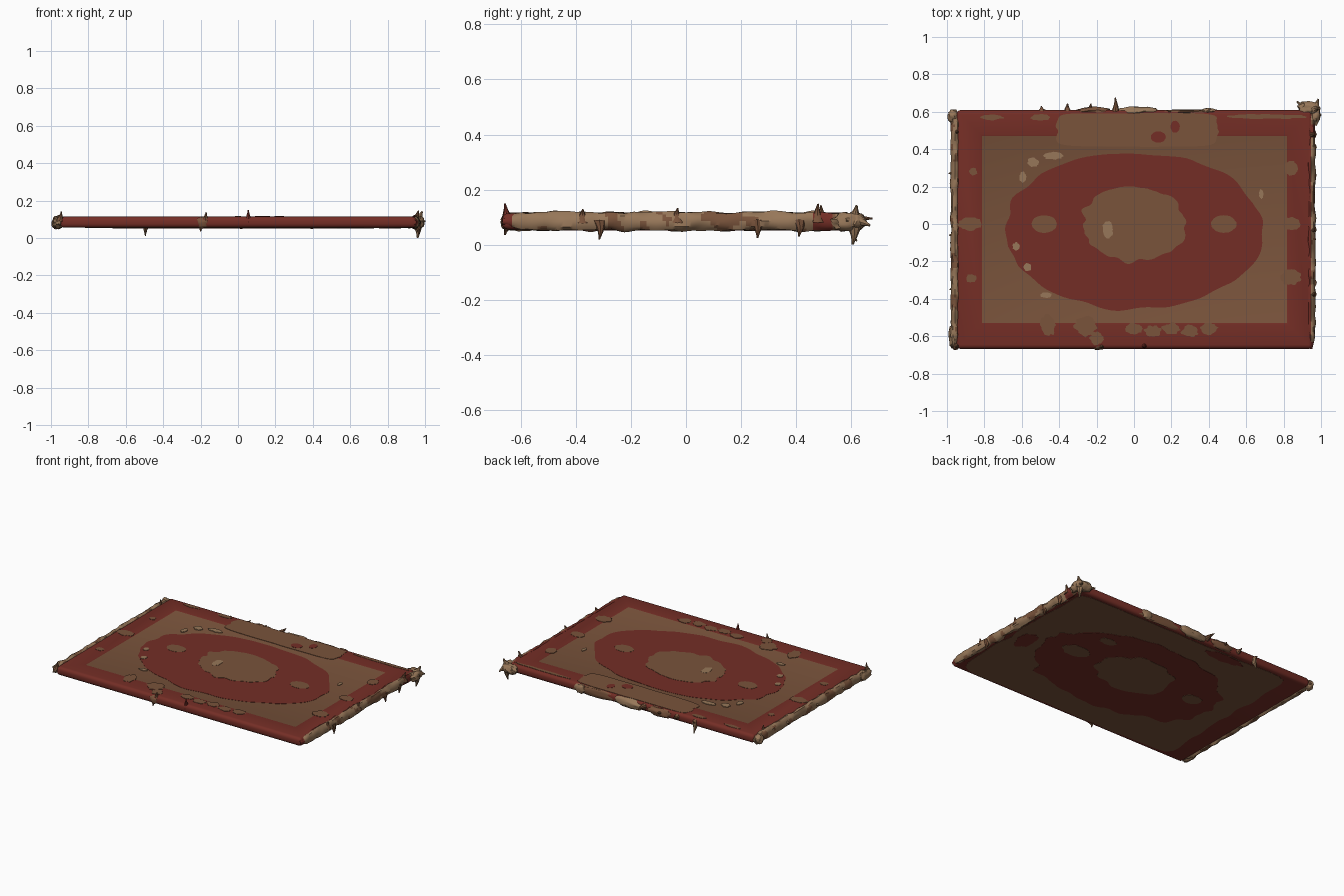
import bpy, bmesh, math, random
from mathutils import Vector, noise

if "Cube" in bpy.data.objects:
    bpy.data.objects.remove(bpy.data.objects["Cube"])

random.seed(4)


def material(name, rgb):
    m = bpy.data.materials.new(name)
    m.diffuse_color = (*rgb, 1)
    m.use_nodes = True
    m.node_tree.nodes["Principled BSDF"].inputs["Base Color"].default_value = m.diffuse_color
    return m


MATS = [material("rug_red", (0.175, 0.027, 0.019)),
        material("worn_brown", (0.192, 0.087, 0.044)),
        material("frayed_tan", (0.31, 0.185, 0.10))]
RED, BROWN, TAN = range(3)


def finish(name, bm, smooth=True):
    bmesh.ops.recalc_face_normals(bm, faces=bm.faces)
    mesh = bpy.data.meshes.new(name)
    bm.to_mesh(mesh)
    bm.free()
    for m in MATS:
        mesh.materials.append(m)
    ob = bpy.data.objects.new(name, mesh)
    bpy.context.collection.objects.link(ob)
    if smooth:
        bpy.ops.object.select_all(action='DESELECT')
        ob.select_set(True)
        bpy.context.view_layer.objects.active = ob
        bpy.ops.object.shade_smooth_by_angle(angle=math.radians(40))


def circle(n):
    return [(math.cos(math.tau * i / n), math.sin(math.tau * i / n)) for i in range(n)]


def bridge(bm, rings, mat):
    """Skin a list of vertex rings; mat is an index or a rule on the face centre."""
    n = len(rings[0])
    faces = [bm.faces.new((a[i], a[(i + 1) % n], b[(i + 1) % n], b[i]))
             for a, b in zip(rings, rings[1:]) for i in range(n)]
    faces += [bm.faces.new(rings[0]), bm.faces.new(rings[-1])]
    for f in faces:
        f.material_index = mat(f.calc_center_median()) if callable(mat) else mat


def blobs(name, z, height, mat, items, power=2.0, wobble=0.06, freq=2.5):
    """Thin plates with wavy outlines; each item is (x, y, radius x, radius y)."""
    bm = bmesh.new()
    for x, y, rx, ry in items:
        low, high = [], []
        for c, s in circle(120 if rx > 0.2 else 28):
            k = (abs(c) ** power + abs(s) ** power) ** (-1 / power)
            k *= 1 + wobble * noise.noise(Vector((c * freq + x * 9, s * freq + y * 9, 3.1)))
            px, py = x + rx * k * c, y + ry * k * s
            low.append(bm.verts.new((px, py, z)))
            high.append(bm.verts.new((px, py, z + height)))
        bridge(bm, [low, high], mat)
    finish(name, bm, smooth=False)


def lumps(name, mat, height, items):
    """Uneven padded lumps; each item is (x, y, radius x, radius y)."""
    bm = bmesh.new()
    for x, y, rx, ry in items:
        for v in bmesh.ops.create_icosphere(bm, subdivisions=3, radius=1)["verts"]:
            k = 1 + 0.3 * noise.noise(v.co * 2 + Vector((x, y, 0)) * 7)
            v.co = (x + v.co.x * rx * k, y + v.co.y * ry * k, 0.083 + v.co.z * height * k)
    for f in bm.faces:
        f.material_index = mat
    finish(name, bm)


def tuft(bm, base, tip, radius, mat):
    """One bent, tapering tuft of yarn."""
    base, tip = Vector(base), Vector(tip)
    u = (tip - base).normalized().orthogonal().normalized()
    w = (tip - base).normalized().cross(u)
    bend = u * random.uniform(-0.3, 0.3) * radius
    rings = []
    for j in range(6):
        t = j / 5
        r = radius * (0.12 + 0.88 * (1 - t) ** 1.3)
        p = base.lerp(tip, t) + bend * math.sin(math.pi * t)
        rings.append([bm.verts.new(p + r * (u * c + w * s)) for c, s in circle(8)])
    bridge(bm, rings, mat)


def frayed_end(name, x, mat):
    """Lumpy roll along a short end of the rug."""
    bm = bmesh.new()
    rings = []
    for j in range(111):
        t = j / 110
        y = -0.667 + 1.28 * t
        taper = min(1, 0.35 + 12 * min(t, 1 - t))
        ring = []
        for c, s in circle(12):
            k = taper * (0.98 + 0.32 * noise.noise(Vector((c + x * 5, y * 16, s))))
            ring.append(bm.verts.new((x + 0.024 * k * c, y, 0.085 + 0.034 * k * s)))
        rings.append(ring)
    bridge(bm, rings, mat)
    finish(name, bm)


# Rug body: rounded slab with a slightly sunken brown field
bm = bmesh.new()
bmesh.ops.create_cube(bm, size=1)
for v in bm.verts:
    v.co = (v.co.x * 1.905 + 0.0025, v.co.y * 1.276 - 0.0295, v.co.z * 0.059 + 0.0845)
bmesh.ops.bevel(bm, geom=bm.edges[:], offset=0.022, segments=4, profile=0.5, affect='EDGES')
top = max(bm.faces, key=lambda f: f.normal.z * f.calc_area())
bmesh.ops.inset_region(bm, faces=[top], thickness=0.150)
bmesh.ops.inset_region(bm, faces=[top], thickness=0.014, depth=-0.004)
top.material_index = BROWN
finish("rug_body", bm)

# Woven pattern on the upper side
FIELD, BORDER = 0.11, 0.114
blobs("oval_panel", FIELD - 0.001, 0.0025, RED, [(0, -0.035, 0.69, 0.42)], wobble=0.05, freq=4)
blobs("medallion", FIELD, 0.003, BROWN, [(0, 0, 0.275, 0.203)], wobble=0.14, freq=4)
blobs("oval_dots", FIELD, 0.003, BROWN, [(s * 0.48, 0, 0.068, 0.047) for s in (-1, 1)])
blobs("bare_spots", FIELD, 0.0045, TAN, [
    (-0.14, -0.03, 0.028, 0.045), (-0.43, 0.365, 0.05, 0.02), (-0.54, 0.33, 0.03, 0.026),
    (-0.595, 0.25, 0.018, 0.028), (-0.63, -0.12, 0.02, 0.02), (-0.57, -0.23, 0.02, 0.022),
    (-0.47, -0.38, 0.03, 0.015), (0.68, 0.16, 0.012, 0.025)], wobble=0.3)

# Worn patches on the border
blobs("worn_back_border", BORDER - 0.001, 0.0025, BROWN, [(0.02, 0.503, 0.43, 0.088)],
      power=7, wobble=0.08)
blobs("back_border_dots", BORDER, 0.003, RED, [(0.13, 0.465, 0.04, 0.03), (0.22, 0.52, 0.025, 0.032)])
blobs("side_border_spots", BORDER - 0.001, 0.003, BROWN, [
    (-0.86, 0.28, 0.022, 0.02), (-0.88, 0, 0.06, 0.035), (-0.87, -0.29, 0.028, 0.022),
    (0.84, -0.285, 0.055, 0.042), (0.84, 0, 0.05, 0.035), (0.84, 0.3, 0.035, 0.04)], wobble=0.3)
blobs("front_border_spots", BORDER - 0.001, 0.003, BROWN,
      [(-0.46, -0.54, 0.038, 0.055), (-0.26, -0.545, 0.06, 0.05), (-0.2, -0.61, 0.035, 0.035)]
      + [(0.1 * i, -0.56 - 0.012 * (i % 2), 0.045, 0.03) for i in range(5)], wobble=0.4)
blobs("back_rim_spots", BORDER - 0.001, 0.003, BROWN,
      [(-0.5, 0.57, 0.05, 0.018), (-0.76, 0.57, 0.06, 0.014), (0.7, 0.575, 0.22, 0.012)], wobble=0.3)

# Faded pattern on the underside
UNDER = 0.0555
blobs("under_field", UNDER - 0.002, 0.002, BROWN, [(0.06, -0.03, 0.86, 0.605)],
      power=20, wobble=0.03, freq=5)
blobs("under_oval", UNDER - 0.0035, 0.002, RED, [(0.02, -0.03, 0.70, 0.42)], wobble=0.12, freq=5)
blobs("under_medallion", UNDER - 0.005, 0.002, BROWN, [
    (0, 0, 0.28, 0.2), (-0.48, 0, 0.07, 0.05), (0.48, 0, 0.1, 0.06), (0.4, 0.22, 0.06, 0.035)],
      wobble=0.2)
blobs("under_spots", UNDER - 0.0035, 0.002, RED,
      [(0.81, -0.1, 0.06, 0.09), (-0.3, 0.53, 0.15, 0.04)], wobble=0.3)

# Frayed short ends
frayed_end("left_frayed_end", -0.957,
           lambda c: BROWN if noise.noise(c * 14) > 0.25 else TAN)
frayed_end("right_frayed_end", 0.946,
           lambda c: RED if 0.46 < c.y < 0.53 or c.y < -0.63 or (c.x < 0.945 and c.z > 0.08)
           else BROWN if noise.noise(c * 14) > 0.2 else TAN)

# Padded lumps on corners and long edges
lumps("tan_lumps", TAN, 0.033, [
    (0.935, 0.62, 0.058, 0.035), (0.97, 0.59, 0.025, 0.06), (-0.968, 0.575, 0.03, 0.035),
    (-0.968, -0.6, 0.024, 0.065), (0.02, 0.603, 0.11, 0.025), (0.4, 0.605, 0.04, 0.015)])
lumps("brown_lumps", BROWN, 0.031, [
    (-0.22, 0.603, 0.09, 0.022), (0.3, 0.6, 0.2, 0.011), (-0.19, -0.652, 0.04, 0.02)])

# Loose tufts on the right end: position along the end and tip height
bm = bmesh.new()
for y, z in [(0.48, 0.148), (0.41, 0.03), (0.26, 0.025), (-0.03, 0.132), (-0.315, 0.02), (-0.375, 0.128)]:
    tuft(bm, (0.952, y, 0.085), (0.966, y, z), 0.026, BROWN)
finish("right_end_tufts", bm)

# Small tufts on the left end
bm = bmesh.new()
for y in (0.595, 0.27, -0.06, -0.35, -0.6):
    tuft(bm, (-0.96, y, 0.085), (-0.985 - random.random() * 0.01, y, 0.085), 0.018, TAN)
for y in (0.49, -0.655):
    tuft(bm, (-0.955, y, 0.09), (-0.945, y, 0.143), 0.02, BROWN)
finish("left_end_tufts", bm)

# Tufts on the back edge: position along the edge and tip distance
bm = bmesh.new()
for x, y in [(-0.1, 0.677), (-0.23, 0.645), (-0.355, 0.645), (-0.495, 0.63)]:
    tuft(bm, (x, 0.598, 0.088), (x, y, 0.095), 0.023, BROWN)
tuft(bm, (-0.49, 0.597, 0.08), (-0.495, 0.62, 0.012), 0.022, TAN)
finish("back_edge_tufts", bm)

# Tangled corner: tufts fanning out from the back right
bm = bmesh.new()
for tip in [(0.985, 0.668, 0.07), (0.87, 0.655, 0.08), (0.96, 0.605, 0), (0.985, 0.62, 0.142), (1, 0.58, 0.09)]:
    tuft(bm, (0.955, 0.607, 0.085), tip, 0.034, TAN)
finish("corner_tufts", bm)

# Nubs on the front edge
bm = bmesh.new()
for x, z, mat in [(0.055, 0.15, RED), (-0.17, 0.138, BROWN), (-0.2, 0.035, BROWN)]:
    tuft(bm, (x, -0.648, 0.085), (x, -0.658, z), 0.022, mat)
finish("front_edge_nubs", bm)
